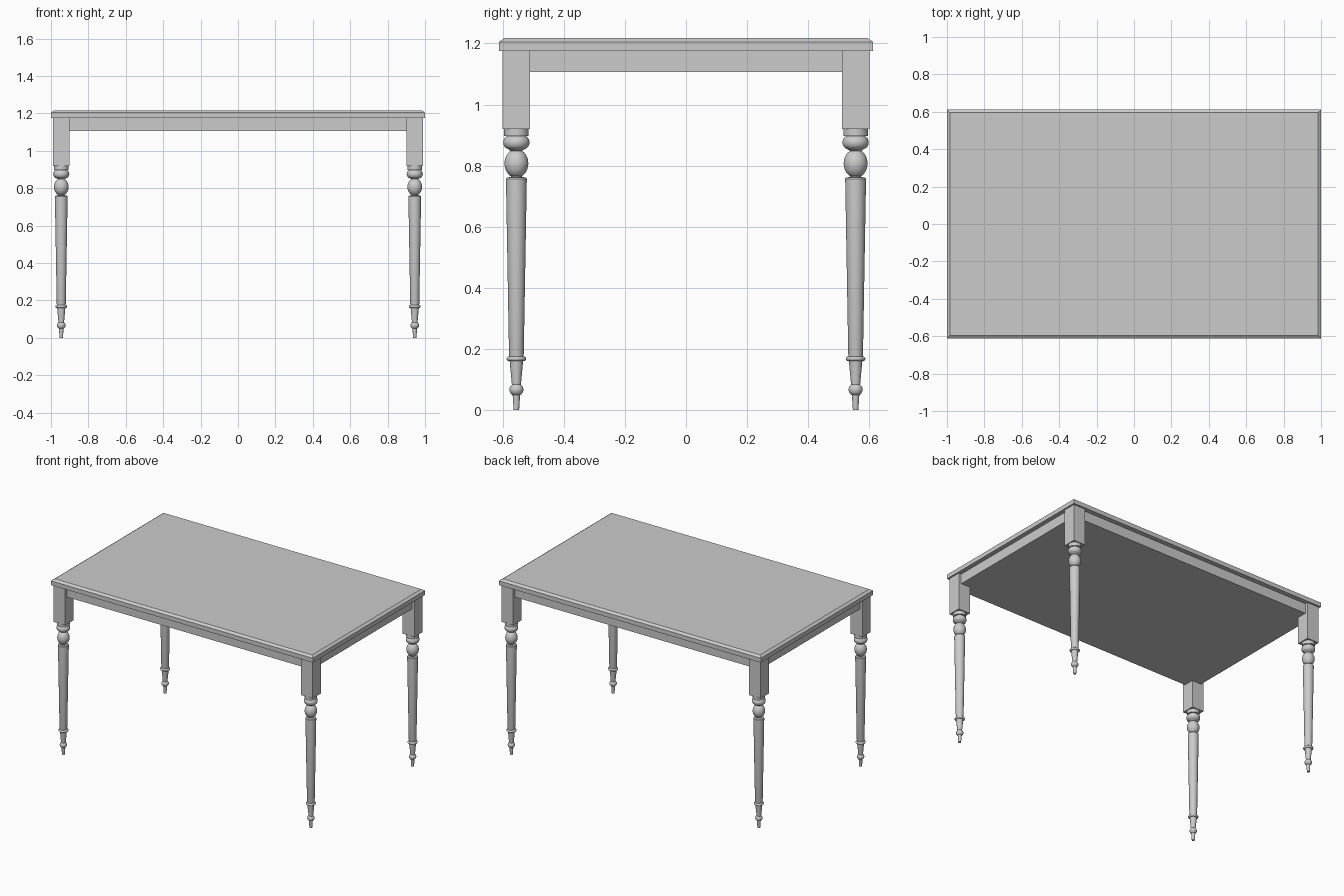
import bpy, bmesh, math

if "Cube" in bpy.data.objects:
    bpy.data.objects.remove(bpy.data.objects["Cube"])


def add_object(name, bm):
    bmesh.ops.recalc_face_normals(bm, faces=bm.faces)
    mesh = bpy.data.meshes.new(name)
    bm.to_mesh(mesh)
    bm.free()
    obj = bpy.data.objects.new(name, mesh)
    bpy.context.collection.objects.link(obj)
    return obj


def stacked_box(name, sections, cx=0, cy=0):
    """Rectangular rings (half x, half y, z) joined from bottom to top."""
    bm = bmesh.new()
    rings = [[bm.verts.new((cx + sx * hx, cy + sy * hy, z))
              for sx, sy in ((-1, -1), (1, -1), (1, 1), (-1, 1))]
             for hx, hy, z in sections]
    bm.faces.new(rings[0])
    bm.faces.new(rings[-1])
    for a, b in zip(rings, rings[1:]):
        for i in range(4):
            j = (i + 1) % 4
            bm.faces.new((a[i], a[j], b[j], b[i]))
    return add_object(name, bm)


def lathe(name, profile, cx, cy, sides=32):
    """Turn a (radius, z) profile around a vertical axis."""
    bm = bmesh.new()
    rings = [[bm.verts.new((cx + r * math.cos(2 * math.pi * i / sides),
                            cy + r * math.sin(2 * math.pi * i / sides), z))
              for i in range(sides)] for r, z in profile]
    bm.faces.new(rings[0])
    bm.faces.new(rings[-1])
    for a, b in zip(rings, rings[1:]):
        for i in range(sides):
            j = (i + 1) % sides
            bm.faces.new((a[i], a[j], b[j], b[i]))
    obj = add_object(name, bm)
    bpy.context.view_layer.objects.active = obj
    obj.select_set(True)
    bpy.ops.object.shade_smooth_by_angle(angle=math.radians(35))
    obj.select_set(False)


def bead(base, bulge, z, half, steps=10, start=-80, end=80):
    """Rounded bulge on a turned profile."""
    angles = [math.radians(start + (end - start) * i / steps) for i in range(steps + 1)]
    return [(base + bulge * math.cos(a), z + half * math.sin(a)) for a in angles]


# table top with chamfered upper edge
stacked_box("table_top", [(1.0, 0.612, 1.175), (1.0, 0.612, 1.205), (0.983, 0.595, 1.217)])

# solid apron, set back from the leg faces
stacked_box("apron", [(0.97, 0.58, 1.107), (0.97, 0.58, 1.175)])

# turned leg profile, foot to collar
profile = [(0.009, 0.0), (0.012, 0.047)]
profile += bead(0.0, 0.023, 0.067, 0.021, start=-58, end=50)
profile += [(0.015, 0.086), (0.022, 0.16)]
profile += bead(0.022, 0.010, 0.168, 0.008, steps=8)
profile += [(0.024, 0.177), (0.034, 0.75), (0.034, 0.757), (0.031, 0.761), (0.018, 0.763)]
profile += bead(0.0, 0.039, 0.807, 0.047, steps=16, start=-62, end=62)
profile += [(0.024, 0.851)]
profile += bead(0.024, 0.019, 0.876, 0.022)
profile += [(0.040, 0.897), (0.040, 0.921)]

# four legs, each a square block over a turned shaft
for fy, depth in ((-1, "front"), (1, "back")):
    for fx, side in ((-1, "left"), (1, "right")):
        x, y = fx * 0.945, fy * 0.555
        lathe(f"{depth}_{side}_leg", profile, x, y)
        stacked_box(f"{depth}_{side}_leg_block",
                    [(0.045, 0.045, 0.92), (0.045, 0.045, 1.175)], x, y)
